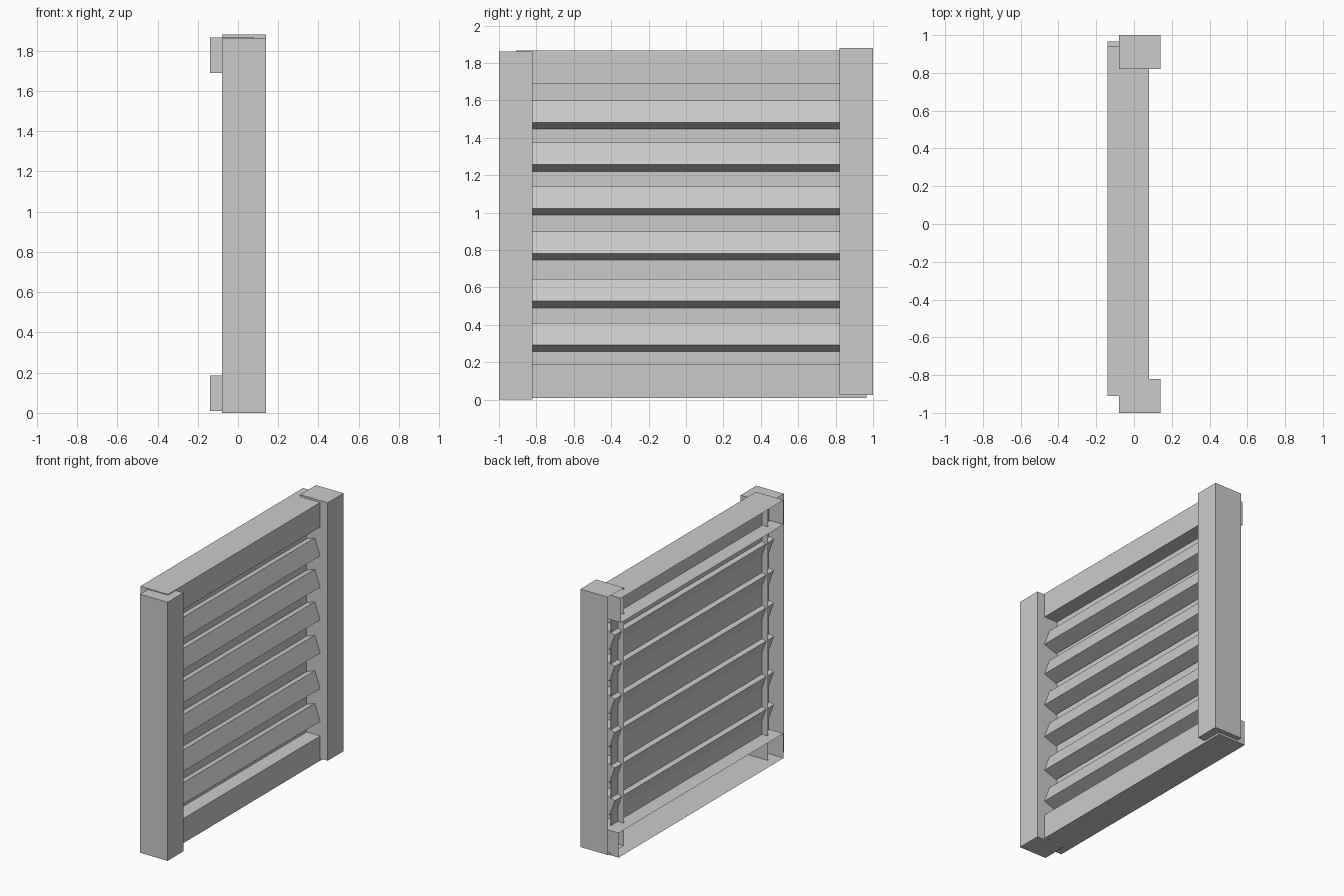
import bpy
import bmesh

cube = bpy.data.objects.get("Cube")
if cube:
    bpy.data.objects.remove(cube, do_unlink=True)

grey = bpy.data.materials.new("plain grey")
grey.use_nodes = True
colour = (0.6, 0.6, 0.6, 1)
grey.diffuse_color = colour
grey.node_tree.nodes["Principled BSDF"].inputs["Base Color"].default_value = colour


def prism(name, profile, y0, y1, open_back=False):
    """Extrude an x-z profile along y, optionally leaving the -x side open."""
    bm = bmesh.new()
    face = bm.faces.new([bm.verts.new((x, y0, z)) for x, z in profile])
    extruded = bmesh.ops.extrude_face_region(bm, geom=[face], use_keep_orig=True)
    moved = [g for g in extruded["geom"] if isinstance(g, bmesh.types.BMVert)]
    bmesh.ops.translate(bm, verts=moved, vec=(0, y1 - y0, 0))
    bmesh.ops.recalc_face_normals(bm, faces=bm.faces)
    if open_back:
        back = [f for f in bm.faces if f.normal.x < -0.9]
        bmesh.ops.delete(bm, geom=back, context="FACES_ONLY")
    mesh = bpy.data.meshes.new(name)
    bm.to_mesh(mesh)
    bm.free()
    mesh.materials.append(grey)
    obj = bpy.data.objects.new(name, mesh)
    bpy.context.collection.objects.link(obj)
    return obj


def channel(name, x0, x1, y0, y1, z0, z1):
    """Box with its -x side open."""
    return prism(name, [(x0, z0), (x1, z0), (x1, z1), (x0, z1)], y0, y1, True)


# Upright posts
channel("front_post", -0.08, 0.14, -1.0, -0.82, 0.0, 1.86)
channel("back_post", -0.08, 0.14, 0.82, 1.0, 0.025, 1.88)

# Horizontal rails
channel("top_rail", -0.14, 0.08, -0.91, 0.94, 1.69, 1.866)
channel("bottom_rail", -0.14, 0.08, -0.91, 0.965, 0.01, 0.187)

# Thin panel behind the slats
prism("backing_panel", [(-0.032, 0.1), (-0.028, 0.1), (-0.028, 1.78), (-0.032, 1.78)], -0.9, 0.9)

# Tilted slats
for i, top in enumerate([1.60, 1.375, 1.14, 0.90, 0.645, 0.41]):
    prism(f"slat_{i + 1}",
          [(0.037, top), (0.08, top - 0.118), (-0.02, top - 0.154), (-0.063, top - 0.036)],
          -0.91, 0.9)
